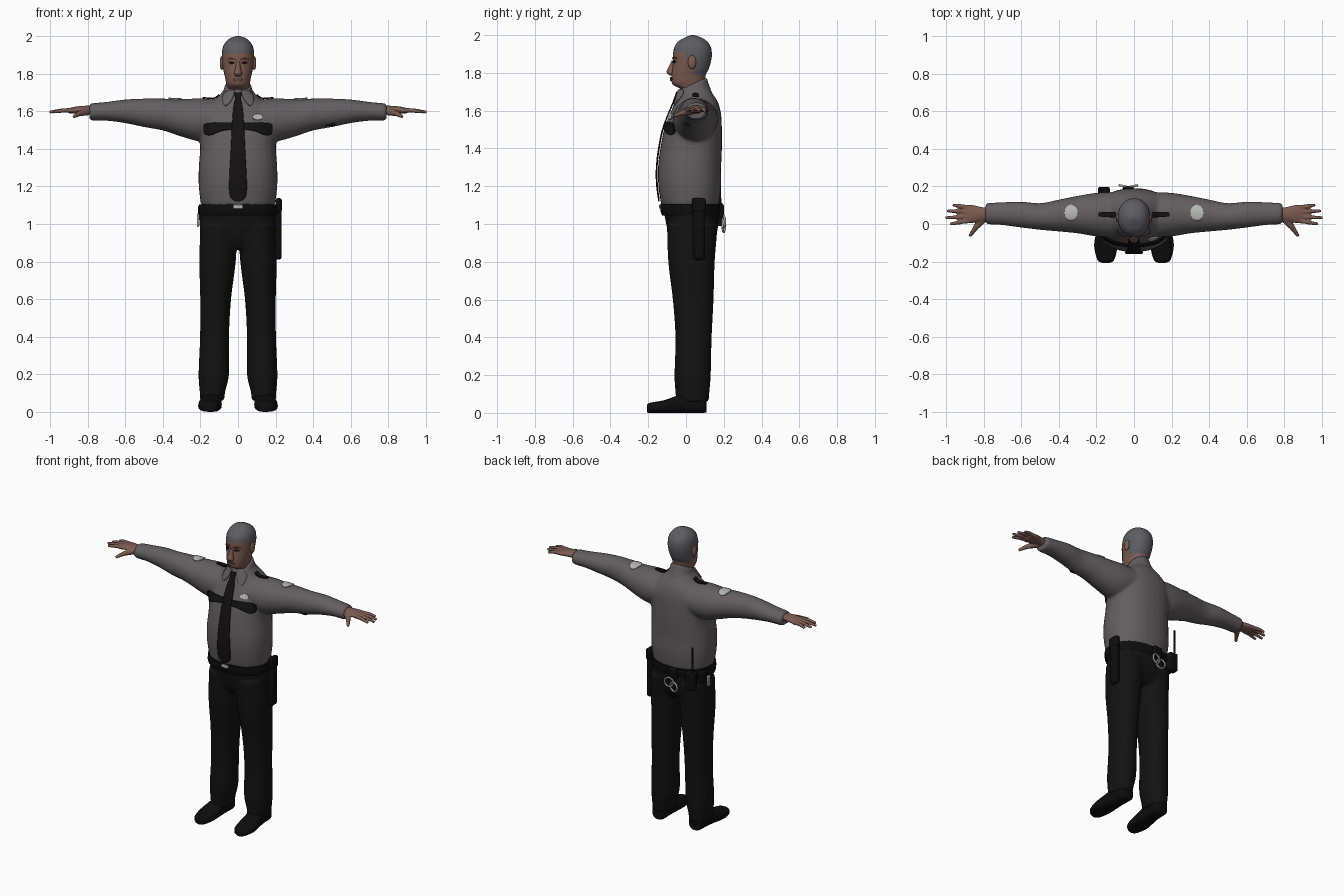
import bpy, bmesh
from math import sin, cos, pi, copysign
from mathutils import Vector, Matrix
from mathutils.bvhtree import BVHTree

if "Cube" in bpy.data.objects:
    bpy.data.objects.remove(bpy.data.objects["Cube"])


def material(name, *rgb):
    mat = bpy.data.materials.new(name)
    mat.use_nodes = True
    mat.diffuse_color = (*rgb, 1)
    bsdf = next(n for n in mat.node_tree.nodes if n.type == "BSDF_PRINCIPLED")
    bsdf.inputs["Base Color"].default_value = (*rgb, 1)
    return mat


shirt_grey = material("shirt grey", .125, .112, .119)
hair_grey = material("hair grey", .11, .108, .12)
skin = material("brown skin", .2, .105, .08)
lip = material("dark skin", .12, .055, .045)
black = material("cloth black", .006, .006, .006)
leather = material("leather black", .004, .004, .004)
silver = material("silver", .45, .47, .45)
made = []


def spline(rows, steps):
    """Smooth interpolation through rows of numbers."""
    out, last = [], len(rows) - 1
    for i in range(last):
        a, b, c, d = (Vector(rows[min(max(i + k, 0), last)]) for k in (-1, 0, 1, 2))
        for j in range(steps):
            t = j / steps
            out.append(b + ((c - a) * t + (2 * a - 5 * b + 4 * c - d) * t * t
                            + (3 * b - a - 3 * c + d) * t ** 3) / 2)
    return out + [Vector(rows[-1])]


def loft(bm, axis, rings, side=1, power=1, seg=32, steps=4):
    """Skin rings of (position, centre, centre, radius, radius) along an axis."""
    along, first, second = {"x": (0, 1, 2), "y": (1, 0, 2), "z": (2, 0, 1)}[axis]
    loops = []
    for t, c1, c2, r1, r2 in spline(rings, steps):
        loop = []
        for k in range(seg):
            co = [0, 0, 0]
            u, v = cos(2 * pi * k / seg), sin(2 * pi * k / seg)
            co[along] = t
            co[first] = c1 + r1 * copysign(abs(u) ** power, u)
            co[second] = c2 + r2 * copysign(abs(v) ** power, v)
            co[0] *= side
            loop.append(bm.verts.new(co))
        loops.append(loop)
    for low, high in zip(loops, loops[1:]):
        for k in range(seg):
            n = (k + 1) % seg
            bm.faces.new((low[k], low[n], high[n], high[k]))
    bm.faces.new(loops[0])
    bm.faces.new(loops[-1])
    return [v for loop in loops for v in loop]


def rod(bm, start, end, r1, r2, seg=12):
    start, end = Vector(start), Vector(end)
    turn = (end - start).to_track_quat("Z", "Y").to_matrix().to_4x4()
    bmesh.ops.create_cone(bm, cap_ends=True, segments=seg, radius1=r1, radius2=r2,
                          depth=(end - start).length,
                          matrix=Matrix.Translation((start + end) / 2) @ turn)


def finish(name, bm, mat, voxel=0):
    bmesh.ops.recalc_face_normals(bm, faces=bm.faces)
    mesh = bpy.data.meshes.new(name)
    bm.to_mesh(mesh)
    bm.free()
    mesh.materials.append(mat)
    obj = bpy.data.objects.new(name, mesh)
    bpy.context.collection.objects.link(obj)
    if voxel:
        mod = obj.modifiers.new("blend", "REMESH")
        mod.mode, mod.voxel_size, mod.use_smooth_shade = "VOXEL", voxel, True
        mod = obj.modifiers.new("soften", "SMOOTH")
        mod.factor, mod.iterations = .5, 3
    made.append(obj)
    return obj


def box(name, centre, size, mat, bevel=.008):
    bm = bmesh.new()
    bmesh.ops.create_cube(bm, size=1, matrix=Matrix.Translation(centre) @ Matrix.Diagonal((*size, 1)))
    obj = finish(name, bm, mat)
    mod = obj.modifiers.new("round", "BEVEL")
    mod.width, mod.segments = bevel, 2


def surface(obj):
    bpy.context.view_layer.update()
    return BVHTree.FromObject(obj, bpy.context.evaluated_depsgraph_get())


def plate(name, tree, rows, place, aim, mat, lift=.003, side=1, across=8):
    """Thin patch of (position, low, high) rows dropped onto a surface."""
    bm, grid, aim = bmesh.new(), [], Vector(aim)
    for t, low, high in spline(rows, 5):
        line = []
        for k in range(across + 1):
            p = Vector(place(t, low + (high - low) * k / across))
            p.x *= side
            hit = tree.ray_cast(p, aim)[0] or tree.find_nearest(p)[0]
            line.append(bm.verts.new(hit - aim * lift))
        grid.append(line)
    for a, b in zip(grid, grid[1:]):
        for k in range(across):
            bm.faces.new((a[k], a[k + 1], b[k + 1], b[k]))
    mod = finish(name, bm, mat).modifiers.new("thickness", "SOLIDIFY")
    mod.thickness, mod.offset = .007, 0


def disc(c, w, rc, rw):
    return [(c - rc * cos(a), w - rw * sin(a) - .001, w + rw * sin(a) + .001)
            for a in (pi * k / 8 for k in range(9))]


upright = (lambda t, w: (w, -1, t)), (0, 1, 0)
sideways = (lambda t, w: (t, -1, w)), (0, 1, 0)
downward = (lambda t, w: (t, w, 3)), (0, 0, -1)

# Shirt: torso, sleeves and collar blended into one skin
bm = bmesh.new()
loft(bm, "z", [(1.1, 0, .022, .197, .153), (1.2, 0, .02, .209, .166), (1.3, 0, .019, .209, .167),
               (1.4, 0, .027, .202, .163), (1.5, 0, .037, .206, .153), (1.58, 0, .05, .2, .136),
               (1.64, 0, .055, .15, .116), (1.685, 0, .05, .1, .095), (1.72, 0, .043, .07, .075)],
     power=.88)
for s in (1, -1):
    loft(bm, "x", [(.1, .05, 1.56, .12, .1), (.2, .05, 1.555, .116, .114), (.3, .05, 1.565, .1, .1),
                   (.4, .045, 1.583, .085, .085), (.5, .04, 1.592, .071, .076), (.6, .05, 1.6, .069, .063),
                   (.7, .055, 1.6, .061, .05), (.77, .055, 1.597, .057, .047), (.79, .055, 1.597, .053, .043)], s)
for v in loft(bm, "z", [(1.67, 0, .045, .088, .088), (1.71, 0, .04, .077, .079), (1.745, 0, .037, .069, .074)]):
    v.co.z += (v.co.y - .04) * .45
shirt = finish("shirt", bm, shirt_grey, .01)
chest = surface(shirt)

# Trousers
bm = bmesh.new()
loft(bm, "z", [(.87, 0, .035, .1, .09), (.92, 0, .035, .19, .12), (1, 0, .033, .203, .138), (1.11, 0, .024, .198, .15)],
     power=.9)
for s in (1, -1):
    loft(bm, "z", [(1, .1, .034, .1, .135), (.8, .109, .029, .097, .123), (.6, .119, .038, .082, .108),
                   (.4, .125, .04, .077, .096), (.2, .129, .035, .081, .096), (.11, .136, .034, .068, .09),
                   (.06, .137, .034, .064, .086)], s, .92)
finish("trousers", bm, black, .01)

# Shoes
for s, label in ((1, "left"), (-1, "right")):
    bm = bmesh.new()
    loft(bm, "y", [(-.207, .15, .022, .02, .02), (-.19, .15, .027, .045, .027), (-.12, .15, .033, .062, .033),
                   (-.05, .145, .045, .058, .045), (.02, .14, .055, .052, .055), (.09, .138, .05, .05, .05),
                   (.108, .138, .045, .035, .042)], s, .75)
    finish(label + "_shoe", bm, leather)

# Hands: palm, four spread fingers and a thumb
for s, label in ((1, "left"), (-1, "right")):
    bm = bmesh.new()
    loft(bm, "x", [(.76, .055, 1.605, .034, .024), (.81, .052, 1.608, .038, .022),
                   (.86, .053, 1.607, .048, .019), (.9, .052, 1.603, .045, .014)], s)
    for y, tip_x, tip_y in ((.018, .98, 0), (.041, 1.005, .033), (.064, .995, .07), (.088, .965, .102)):
        knuckle = (s * .935, (y + tip_y) / 2, 1.606)
        rod(bm, (s * .87, y, 1.605), knuckle, .013, .011)
        rod(bm, (s * .925, (y + tip_y) / 2, 1.606), (s * tip_x, tip_y, 1.596), .012, .008)
    rod(bm, (s * .8, .03, 1.6), (s * .845, -.02, 1.588), .022, .015)
    rod(bm, (s * .84, -.015, 1.59), (s * .875, -.065, 1.572), .015, .009)
    finish(label + "_hand", bm, skin, .005)

# Head and neck, with cropped hair coloured by a hairline rule
bm = bmesh.new()
profile = [(1.68, -.02, .1, .058), (1.715, -.03, .1, .06), (1.732, -.062, .1, .058), (1.75, -.076, .1, .063),
           (1.79, -.077, .105, .071), (1.82, -.073, .12, .078), (1.86, -.069, .132, .084), (1.9, -.069, .137, .086),
           (1.94, -.06, .13, .081), (1.97, -.036, .108, .065), (1.99, 0, .074, .04), (2, .025, .045, .012)]
loft(bm, "z", [(z, 0, (f + b) / 2, w, (b - f) / 2) for z, f, b, w in profile], power=.95, seg=56, steps=6)
head = finish("head", bm, skin)
head.data.materials.append(hair_grey)
for face in head.data.polygons:
    c = face.center
    hairline = 1.908 if c.y < 0 else 1.875 if c.y < .04 else 1.79
    face.material_index = int(c.z > hairline)
face_skin = surface(head)

# Nose and ears
bm = bmesh.new()
loft(bm, "z", [(1.786, 0, -.076, .012, .008), (1.797, 0, -.08, .022, .019), (1.81, 0, -.082, .02, .02),
               (1.83, 0, -.075, .014, .018), (1.866, 0, -.066, .01, .01)], seg=16)
for s in (1, -1):
    bmesh.ops.create_uvsphere(bm, u_segments=16, v_segments=10, radius=1,
                              matrix=Matrix.Translation((s * .086, .032, 1.857)) @ Matrix.Diagonal((.011, .022, .037, 1)))
finish("nose_and_ears", bm, skin)

# Lips, eyes and brows
plate("lips", face_skin, disc(0, 1.768, .028, .009), *sideways, lip)
for s, label in ((1, "left"), (-1, "right")):
    plate(label + "_eye", face_skin, disc(.034, 1.859, .014, .005), *sideways, leather, .001, s)
    plate(label + "_brow", face_skin, disc(.036, 1.878, .021, .004), *sideways, lip, .003, s)

# Tie, collar points, pocket flaps, epaulettes and shoulder patches
plate("tie", chest, [(1.7, -.022, .022), (1.665, -.016, .016), (1.6, -.027, .027), (1.4, -.038, .038),
                     (1.17, -.046, .046), (1.12, -.012, .012)], *upright, black, .009)
for s, label in ((1, "left"), (-1, "right")):
    plate(label + "_collar_point", chest, [(1.71, .016, .06), (1.68, .024, .082), (1.645, .045, .08), (1.63, .062, .068)],
          *upright, shirt_grey, .005, s)
    plate(label + "_pocket_flap", chest, [(.03, 1.505, 1.54), (.09, 1.495, 1.54), (.14, 1.475, 1.538),
                                          (.17, 1.475, 1.535), (.183, 1.495, 1.525)], *sideways, black, .006, s)
    plate(label + "_epaulette", chest, [(.1, .035, .065), (.16, .038, .064), (.19, .042, .06)], *downward, black, .005, s)
    plate(label + "_shoulder_patch", chest, disc(.335, .06, .035, .042), *downward, silver, .003, s)
plate("badge", chest, disc(.105, 1.57, .028, .015), *sideways, silver, .005)
box("sleeve_clip", (.49, .02, 1.536), (.055, .05, .03), leather)

# Belt with buckle, pouches and holster
bm = bmesh.new()
loft(bm, "z", [(1.045, 0, .024, .206, .15), (1.07, 0, .022, .209, .157), (1.105, 0, .022, .207, .158)], power=.88)
finish("belt", bm, leather)
box("belt_buckle", (0, -.138, 1.092), (.05, .008, .022), silver, .003)
box("holster", (.212, .068, .95), (.04, .06, .28), leather, .014)
box("holster_grip", (.217, .068, 1.1), (.034, .075, .075), leather, .012)
box("side_pouch", (-.195, .1, 1.06), (.035, .06, .08), leather)

# Radio with aerial, handcuffs and keys at the back of the belt
box("radio", (-.16, .172, 1.05), (.062, .05, .12), leather)
bm = bmesh.new()
rod(bm, (-.175, .18, 1.1), (-.175, .18, 1.28), .007, .005)
finish("radio_aerial", bm, leather)
box("handcuff_pouch", (-.03, .185, 1.07), (.06, .03, .07), leather)
for s, label in ((1, "left"), (-1, "right")):
    bpy.ops.mesh.primitive_torus_add(location=(-.03 + s * .018, .2, 1.0 + s * .012), rotation=(pi / 2, 0, s * .2),
                                     major_radius=.03, minor_radius=.006, major_segments=24, minor_segments=8)
    cuff = bpy.context.object
    cuff.name = label + "_handcuff"
    cuff.data.materials.append(silver)
    made.append(cuff)
box("keys", (-.212, .06, 1.02), (.012, .025, .07), silver, .004)

# Smooth shading that keeps real edges
bpy.ops.object.select_all(action="DESELECT")
for obj in made:
    obj.select_set(True)
bpy.context.view_layer.objects.active = shirt
bpy.ops.object.shade_smooth_by_angle(angle=pi / 4)
